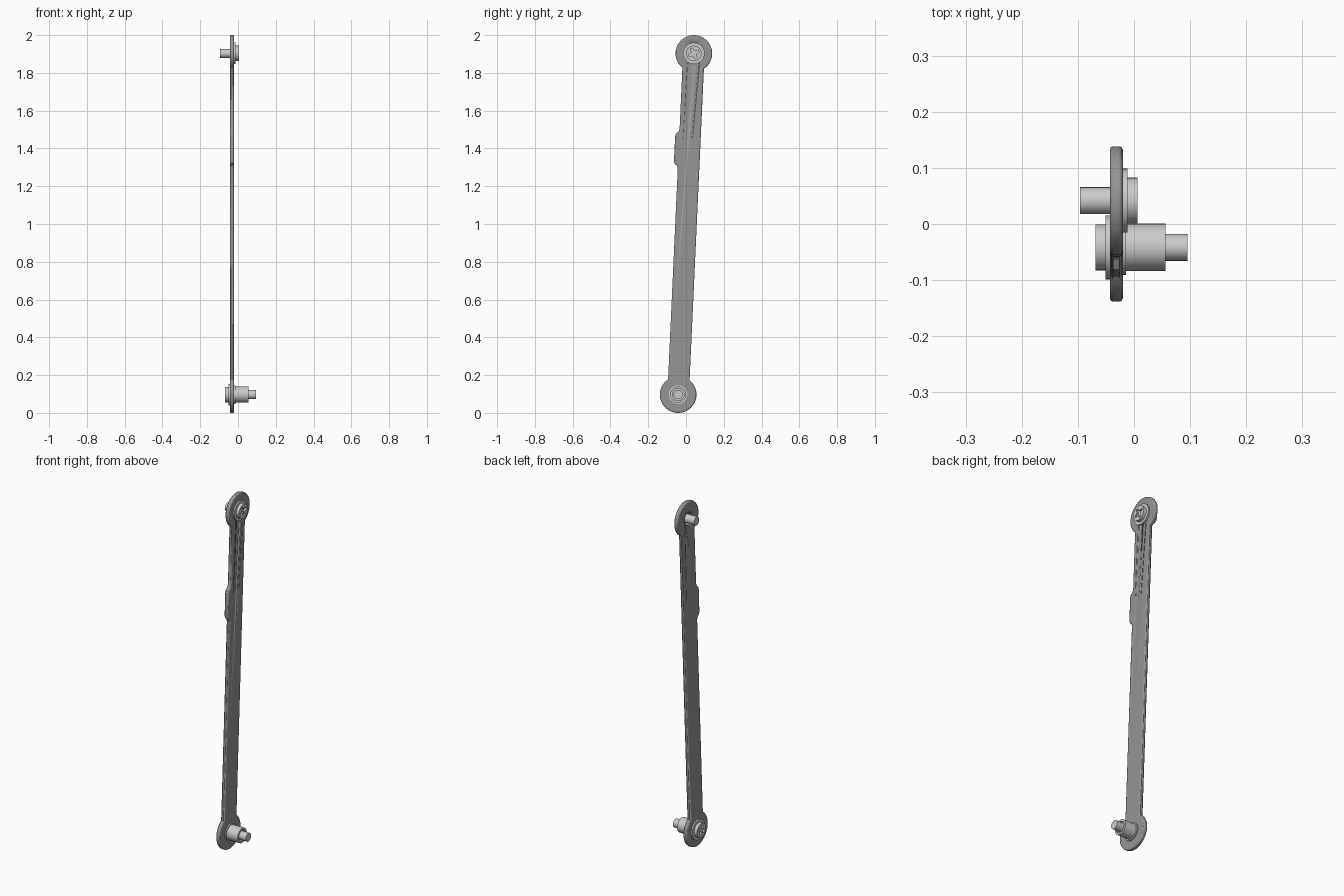
import bpy, bmesh
from math import sin, cos, pi, atan2, asin, hypot, radians
from mathutils import Matrix

if "Cube" in bpy.data.objects:
    bpy.data.objects.remove(bpy.data.objects["Cube"])

LOW, TOP = (-0.0415, 0.097), (0.0415, 1.903)      # pivot centres (y, z)
TILT = atan2(TOP[0] - LOW[0], TOP[1] - LOW[1])
LENGTH = hypot(TOP[0] - LOW[0], TOP[1] - LOW[1])
END_R, HALF_W = 0.097, 0.057
X0, X1 = -0.043, -0.02                            # plate faces


def make_object(name, bm, smooth=True):
    bmesh.ops.recalc_face_normals(bm, faces=bm.faces)
    mesh = bpy.data.meshes.new(name)
    bm.to_mesh(mesh)
    bm.free()
    obj = bpy.data.objects.new(name, mesh)
    bpy.context.collection.objects.link(obj)
    bpy.context.view_layer.objects.active = obj
    for o in bpy.context.selected_objects:
        o.select_set(False)
    obj.select_set(True)
    if smooth:
        bpy.ops.object.shade_smooth_by_angle(angle=radians(30))
    return obj


def colour(obj, name, g):
    mat = bpy.data.materials.get(name) or bpy.data.materials.new(name)
    mat.diffuse_color = (g, g, g, 1)
    mat.use_nodes = True
    mat.node_tree.nodes["Principled BSDF"].inputs["Base Color"].default_value = mat.diffuse_color
    obj.data.materials.append(mat)


def lathe(name, profile, centre, segs=48):
    """Turn (x, radius) points about the x direction through centre."""
    bm = bmesh.new()
    rings = []
    for x, r in profile:
        rings.append([bm.verts.new((x, centre[0] + r * cos(2 * pi * i / segs),
                                    centre[1] + r * sin(2 * pi * i / segs)))
                      for i in range(segs)])
    for a, b in zip(rings, rings[1:]):
        for i in range(segs):
            j = (i + 1) % segs
            bm.faces.new((a[i], a[j], b[j], b[i]))
    bm.faces.new(rings[0])
    bm.faces.new(rings[-1])
    return make_object(name, bm)


def prism(name, outline, x0, x1, smooth=True):
    """Extrude a (y, z) outline along x."""
    bm = bmesh.new()
    face = bm.faces.new([bm.verts.new((x0, y, z)) for y, z in outline])
    ext = bmesh.ops.extrude_face_region(bm, geom=[face])
    bmesh.ops.translate(bm, vec=(x1 - x0, 0, 0),
                        verts=[v for v in ext['geom'] if isinstance(v, bmesh.types.BMVert)])
    return make_object(name, bm, smooth)


def cut(obj, cutter):
    mod = obj.modifiers.new("cut", 'BOOLEAN')
    mod.operation, mod.solver, mod.object = 'DIFFERENCE', 'EXACT', cutter
    cutter.hide_render = True
    cutter.hide_set(True)


# Link plate: two round eyes, straight bar and a shallow side bump
def arc(v, start, end, n=40):
    return [(END_R * cos(start + (end - start) * i / n),
             v + END_R * sin(start + (end - start) * i / n)) for i in range(n + 1)]


gap = asin(HALF_W / END_R)
shape = arc(LENGTH, -pi / 2 + gap, 1.5 * pi - gap)
shape += [(-HALF_W, 1.405), (-0.062, 1.392), (-0.075, 1.38), (-0.079, 1.365),
          (-0.079, 1.235), (-0.075, 1.22), (-0.062, 1.21), (-HALF_W, 1.195)]
shape += arc(0, pi / 2 + gap, 2.5 * pi - gap)
outline = [(LOW[0] + u * cos(TILT) + v * sin(TILT),
            LOW[1] - u * sin(TILT) + v * cos(TILT)) for u, v in shape]
plate = prism("link_plate", outline, X0, X1)
bev = plate.modifiers.new("edge_bevel", 'BEVEL')
bev.width, bev.segments, bev.limit_method, bev.angle_limit = 0.006, 2, 'ANGLE', radians(60)
colour(plate, "dark_steel", 0.3)

# Open hole behind the upper screw
cut(plate, lathe("hole_cutter", [(-0.06, 0.036), (0, 0.036)], TOP))


# Screws: shaft, washer flange and head with cross recess
def screw(name, centre, tip, face, side):
    """side is +1 when the head points to +x."""
    profile = [(tip, 0.024), (face, 0.024), (face, 0.057), (face + side * 0.008, 0.057),
               (face + side * 0.008, 0.041), (face + side * 0.026, 0.041)]
    obj = lathe(name, profile, centre)
    end = face + side * 0.026
    cross = []
    for k in range(4):
        a = radians(25) + k * pi / 2
        for r, da in ((0.03, -0.2), (0.03, 0.2), (0.0125, pi / 4)):
            cross.append((centre[0] + r * cos(a + da), centre[1] + r * sin(a + da)))
    cut(obj, prism(name + "_recess_cutter", cross, end - side * 0.012, end + side * 0.01, False))
    colour(obj, "bright_steel", 0.75)


screw("upper_screw", TOP, -0.096, X1, 1)
screw("lower_screw", LOW, 0.095, X0, -1)

# Spacer sleeve on the lower screw, open around the shaft
sleeve = lathe("spacer_sleeve", [(-0.035, 0.049), (-0.014, 0.049), (-0.014, 0.042),
                                 (0.056, 0.042), (0.056, 0.031), (0.045, 0.031)], LOW)
colour(sleeve, "bright_steel", 0.75)
